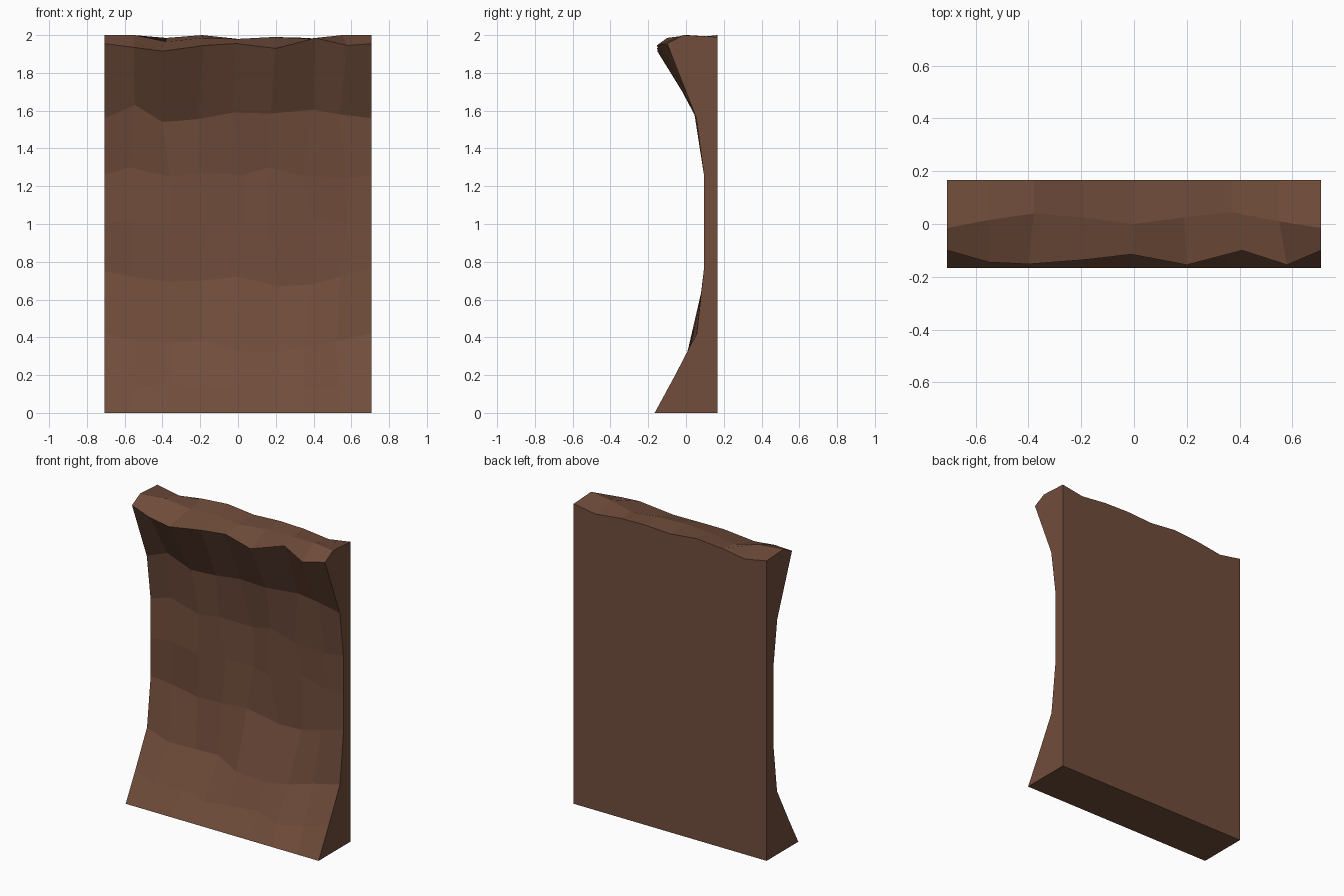
import bpy, bmesh, random

random.seed(11)
COLS = [-0.708, -0.55, -0.38, -0.19, 0.0, 0.19, 0.37, 0.55, 0.708]
BACK = 0.166
# side profile of the hollow front: (z, y)
PROFILE = [(0, -0.166), (0.14, -0.09), (0.24, -0.035), (0.42, 0.057), (0.75, 0.096),
           (1.25, 0.096), (1.38, 0.082), (1.56, 0.055), (1.63, 0.025), (1.95, -0.11)]


def depth(z):
    for (z0, y0), (z1, y1) in zip(PROFILE, PROFILE[1:]):
        if z <= z1:
            return y0 + (y1 - y0) * (z - z0) / (z1 - z0)
    return PROFILE[-1][1]


def rough_row(zs):
    """One chipped row across the front; inner points are hollowed a little."""
    row = []
    for i, (x, z) in enumerate(zip(COLS, zs)):
        inner = 0 < i < len(COLS) - 1
        dx = random.uniform(-0.03, 0.03) if inner else 0
        dy = random.uniform(-0.002, 0.03) if inner else 0
        row.append((x + dx, depth(z) + dy, z))
    return row


# rows from the bottom front edge, over the lip, to the back top edge
rows = [[(x, -BACK, 0) for x in COLS]]
for zs in ([0.19, 0.13, 0.16, 0.12, 0.14, 0.15, 0.12, 0.14, 0.19],
           [0.42, 0.38, 0.37, 0.38, 0.33, 0.32, 0.34, 0.38, 0.42],
           [0.75, 0.72, 0.695, 0.70, 0.72, 0.67, 0.68, 0.72, 0.77],
           [1.00, 1.02, 0.98, 1.00, 1.00, 0.98, 1.04, 1.00, 1.00],
           [1.26, 1.30, 1.25, 1.27, 1.26, 1.30, 1.255, 1.24, 1.26],
           [1.56, 1.63, 1.54, 1.555, 1.59, 1.585, 1.605, 1.58, 1.56]):
    rows.append(rough_row(zs))
lip_y = [-0.10, -0.145, -0.152, -0.135, -0.115, -0.155, -0.10, -0.155, -0.10]
lip_z = [1.955, 1.935, 1.915, 1.945, 1.955, 1.93, 1.985, 1.945, 1.955]
mid_y = [-0.015, 0.015, 0.04, 0.025, 0.0, 0.025, 0.045, 0.01, -0.015]
mid_z = [2.0, 2.0, 1.965, 1.985, 1.98, 1.99, 1.98, 2.0, 2.0]
back_z = [1.99, 1.96, 1.985, 2.0, 1.98, 1.99, 1.985, 1.965, 1.99]
lip_x = [0, 0, -0.02, 0.01, -0.01, 0.01, 0.04, 0.03, 0]
rows.append([(x + d, y, z) for x, d, y, z in zip(COLS, lip_x, lip_y, lip_z)])
rows.append(list(zip(COLS, mid_y, mid_z)))
rows.append([(x, BACK, z) for x, z in zip(COLS, back_z)])
rows.append([(x, BACK, 0) for x in COLS])

# skin of quads wrapping front, top, back and bottom, plus the two end caps
bm = bmesh.new()
grid = [[bm.verts.new(p) for p in row] for row in rows]
n = len(grid)
for r in range(n):
    a, b = grid[r], grid[(r + 1) % n]
    for c in range(len(COLS) - 1):
        bm.faces.new((a[c], a[c + 1], b[c + 1], b[c]))
bm.faces.new([row[0] for row in grid])
bm.faces.new([row[-1] for row in reversed(grid)])
bmesh.ops.recalc_face_normals(bm, faces=bm.faces)

mesh = bpy.data.meshes.new("rock_wall")
bm.to_mesh(mesh)
bm.free()
brown = bpy.data.materials.new("earth brown")
brown.diffuse_color = (0.164, 0.074, 0.044, 1)
mesh.materials.append(brown)
wall = bpy.data.objects.new("rock_wall", mesh)
bpy.context.collection.objects.link(wall)
